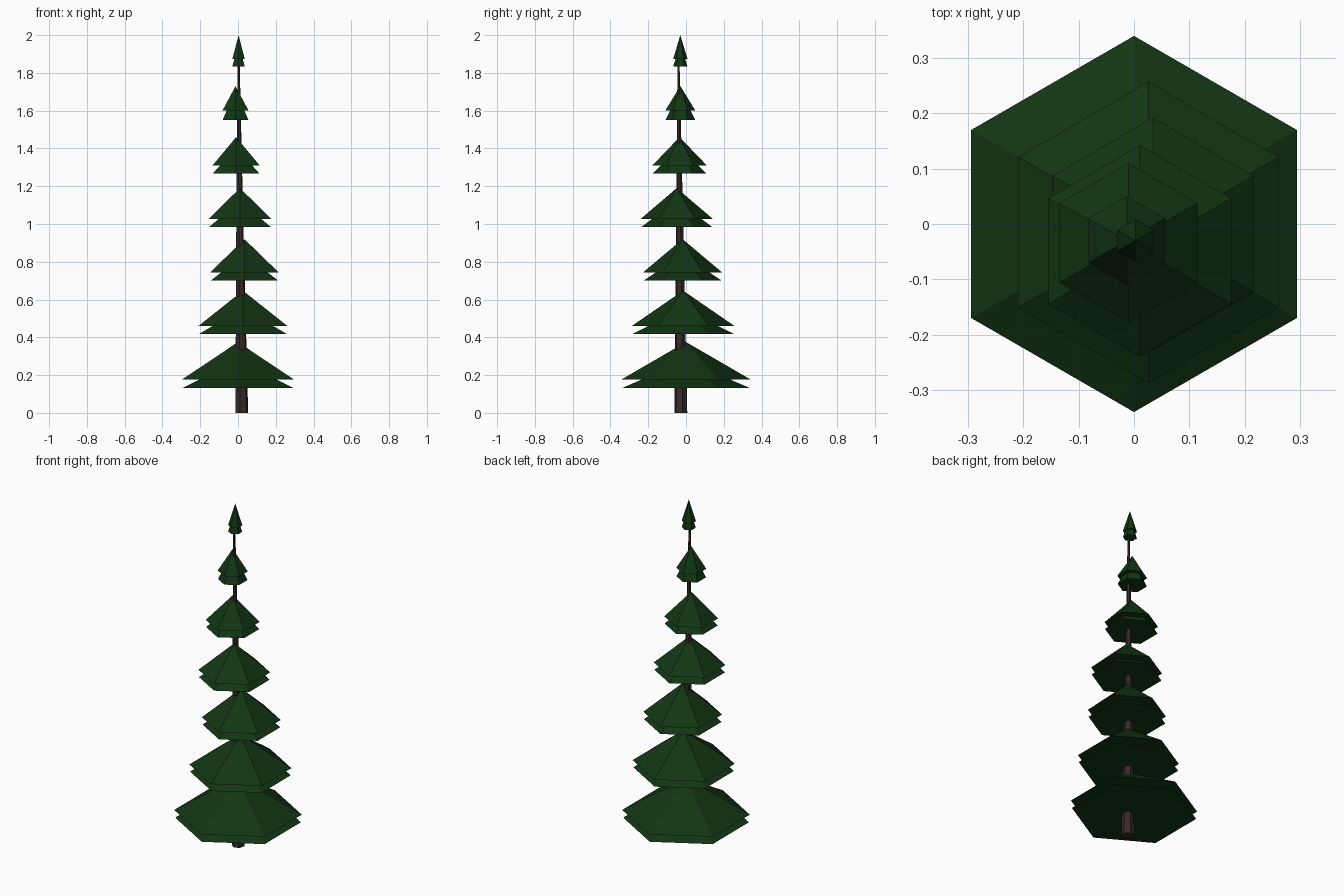
import bpy, bmesh, math

if "Cube" in bpy.data.objects:
    bpy.data.objects.remove(bpy.data.objects["Cube"])


def material(name, rgb):
    m = bpy.data.materials.new(name)
    m.diffuse_color = (*rgb, 1)
    m.use_nodes = True
    m.node_tree.nodes["Principled BSDF"].inputs["Base Color"].default_value = m.diffuse_color
    return m


needle_green = material("dark needle green", (0.006, 0.036, 0.007))
bark_brown = material("dark bark brown", (0.036, 0.023, 0.021))


def build(name, rings, mat, turn, apex=None):
    """Stack hexagonal rings (x, y, z, radius) from bottom to top, flat shaded."""
    bm = bmesh.new()
    loops = []
    for x, y, z, r in rings:
        loops.append([bm.verts.new((x + r * math.cos(turn + i * math.pi / 3),
                                    y + r * math.sin(turn + i * math.pi / 3), z))
                      for i in range(6)])
    bm.faces.new(loops[0][::-1])
    for a, b in zip(loops, loops[1:]):
        for i in range(6):
            j = (i + 1) % 6
            bm.faces.new((a[i], a[j], b[j], b[i]))
    if apex:
        tip = bm.verts.new(apex)
        for i in range(6):
            bm.faces.new((loops[-1][i], loops[-1][(i + 1) % 6], tip))
    else:
        bm.faces.new(loops[-1])
    me = bpy.data.meshes.new(name)
    bm.to_mesh(me)
    bm.free()
    me.materials.append(mat)
    bpy.context.collection.objects.link(bpy.data.objects.new(name, me))


# Trunk: slim tapered hexagonal pole, leaning slightly
build("trunk", [(0.02, -0.027, 0, 0.035), (0.01, -0.033, 0.95, 0.02),
                (0.003, -0.04, 1.9, 0.005)], bark_brown, math.radians(15))

# Branch tiers: x, y, radius, bottom, upper rim, tip
tiers = [
    (0.0, 0.0, 0.34, 0.133, 0.178, 0.375),
    (0.026, -0.015, 0.272, 0.418, 0.46, 0.647),
    (0.034, -0.018, 0.21, 0.70, 0.743, 0.92),
    (0.0105, -0.049, 0.191, 0.984, 1.027, 1.19),
    (-0.01, -0.034, 0.144, 1.268, 1.31, 1.46),
    (-0.013, -0.03, 0.08, 1.55, 1.60, 1.73),
    (0.003, -0.03, 0.038, 1.835, 1.873, 2.0),
]
for n, (x, y, r, low, rim, top) in enumerate(tiers):
    # Lower skirt tucks in beneath the overhanging upper cone
    build(f"branch_tier_{n + 1}",
          [(x, y, low, r * 0.985), (x, y, rim, r * 0.68), (x, y, rim, r)],
          needle_green, math.pi / 2, (x, y, top))
